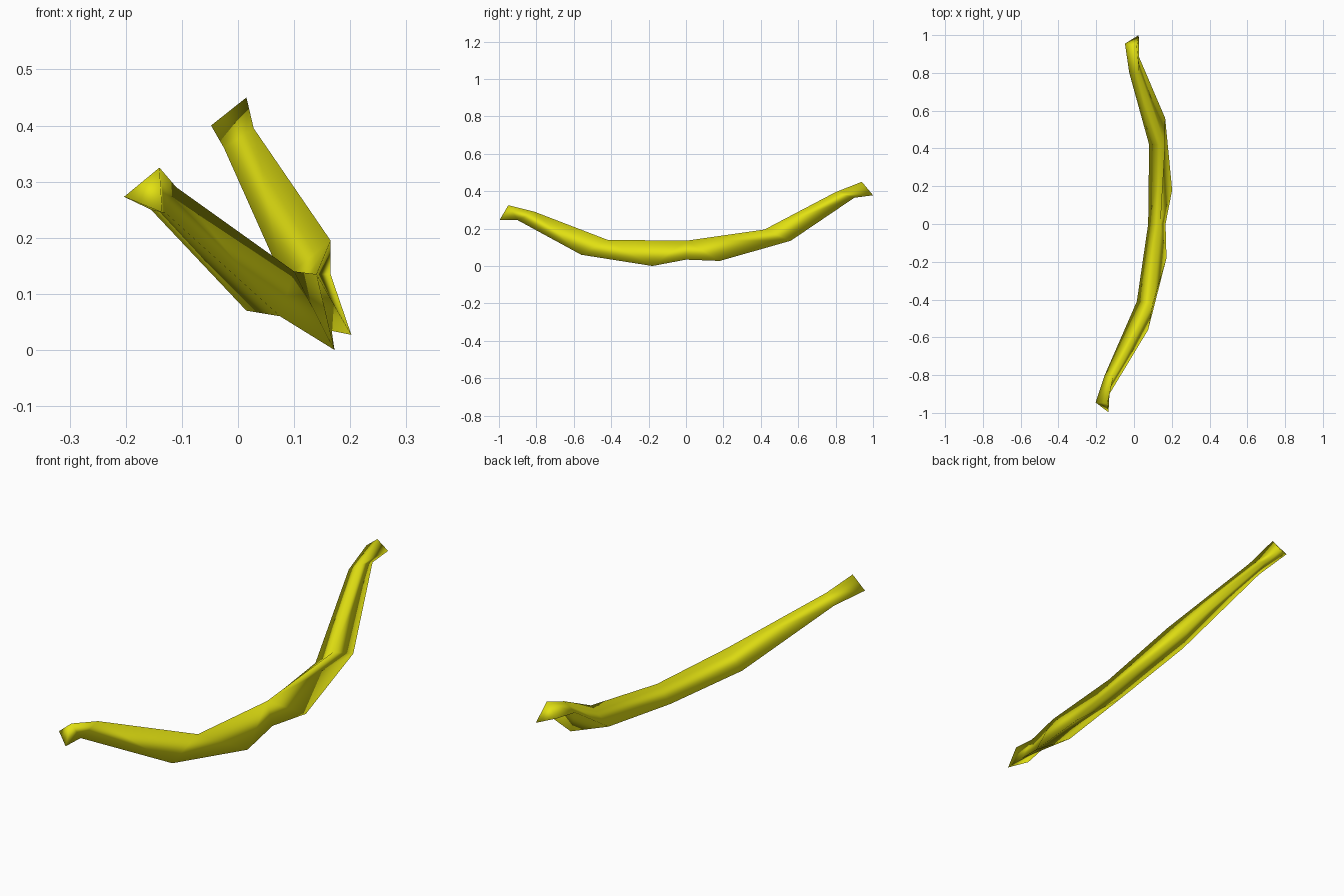
import bpy, bmesh

if "Cube" in bpy.data.objects:
    bpy.data.objects.remove(bpy.data.objects["Cube"])

# Three-sided curved bar: each section is (left, top, lower right)
top_mid, left_mid, low_mid = (0.14, 0.0, 0.135), (0.075, 0.0, 0.065), (0.167, 0.0, 0.034)
front_arm = [
    [(-0.203, -0.945, 0.273), (-0.14, -0.95, 0.325), (-0.135, -0.997, 0.245)],
    [(-0.155, -0.80, 0.25), (-0.11, -0.81, 0.29), (-0.13, -0.90, 0.245)],
    [(0.015, -0.41, 0.07), (0.10, -0.42, 0.14), (0.075, -0.56, 0.06)],
    [left_mid, top_mid, (0.172, -0.18, 0.0)],
]
back_arm = [
    [left_mid, top_mid, (0.202, 0.18, 0.027)],
    [(0.08, 0.42, 0.125), (0.165, 0.42, 0.195), (0.165, 0.56, 0.135)],
    [(-0.025, 0.80, 0.36), (0.028, 0.80, 0.395), (0.02, 0.90, 0.365)],
    [(-0.048, 0.955, 0.40), (0.015, 0.94, 0.45), (0.025, 1.0, 0.378)],
]

bm = bmesh.new()
verts = {}


def vert(p):
    if p not in verts:
        verts[p] = bm.verts.new(p)
    return verts[p]


def face(*points):
    bm.faces.new([vert(p) for p in points])


# Skin the two arms
for arm in (front_arm, back_arm):
    for a, b in zip(arm, arm[1:]):
        for i in range(3):
            j = (i + 1) % 3
            face(a[i], a[j], b[j], b[i])

# Fill the notch between the arms
c0, c1 = front_arm[-1][2], back_arm[0][2]
for side in (left_mid, top_mid):
    face(side, c0, low_mid)
    face(side, low_mid, c1)

# End caps
face(*front_arm[0])
face(*back_arm[-1])
bmesh.ops.recalc_face_normals(bm, faces=bm.faces)
for f in bm.faces:
    f.smooth = True

mesh = bpy.data.meshes.new("curved_bar")
bm.to_mesh(mesh)
bm.free()
yellow = bpy.data.materials.new("yellow")
yellow.diffuse_color = (0.76, 0.75, 0.006, 1)
yellow.use_nodes = True
yellow.node_tree.nodes["Principled BSDF"].inputs["Base Color"].default_value = yellow.diffuse_color
mesh.materials.append(yellow)
bpy.context.collection.objects.link(bpy.data.objects.new("curved_bar", mesh))
